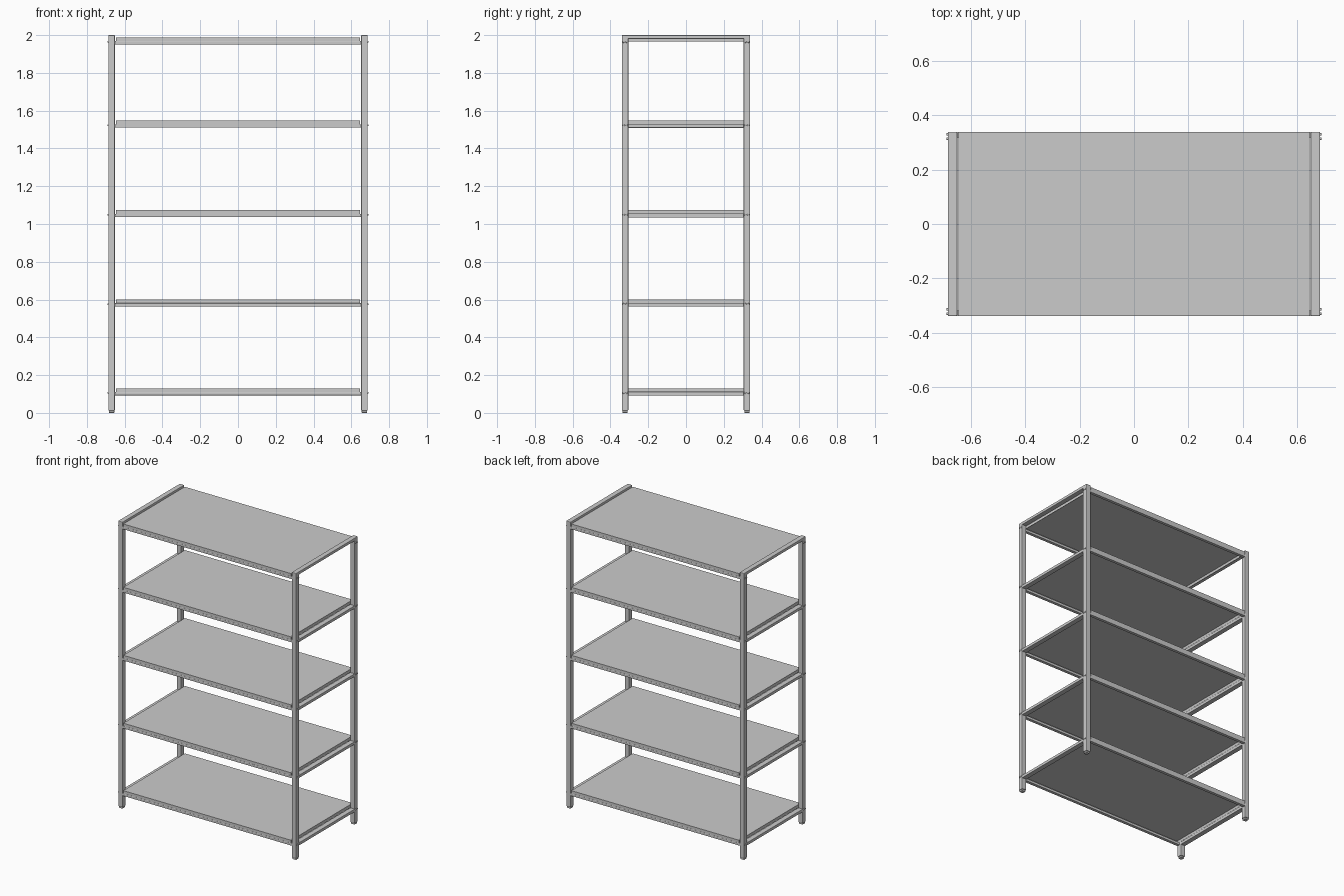
import bpy, bmesh
from mathutils import Matrix, Vector

cube = bpy.data.objects.get("Cube")
if cube:
    bpy.data.objects.remove(cube, do_unlink=True)

TUBE = 0.035                      # square tube width
POST_X, POST_Y = 0.669, 0.3225    # post centre lines
TOPS = [0.13, 0.60, 1.073, 1.547, 1.988]
SIDES = (-1, 1)


def finish(name, bm):
    mesh = bpy.data.meshes.new(name)
    bm.to_mesh(mesh)
    bm.free()
    obj = bpy.data.objects.new(name, mesh)
    bpy.context.collection.objects.link(obj)
    return obj


def box(name, low, high, bevel=0.0):
    low, high = Vector(low), Vector(high)
    bm = bmesh.new()
    bmesh.ops.create_cube(bm, size=1)
    bmesh.ops.scale(bm, vec=high - low, verts=bm.verts)
    bmesh.ops.translate(bm, vec=(low + high) / 2, verts=bm.verts)
    obj = finish(name, bm)
    if bevel:
        mod = obj.modifiers.new("Rounded edges", 'BEVEL')
        mod.width = bevel
        mod.segments = 2
    return obj


def centred(name, centre, size, bevel=0.0):
    c, h = Vector(centre), Vector(size) / 2
    return box(name, c - h, c + h, bevel)


def bolt(name, location, axis):
    bm = bmesh.new()
    turn = Vector(axis).to_track_quat('Z', 'Y').to_matrix().to_4x4()
    bmesh.ops.create_cone(bm, cap_ends=True, segments=12, radius1=0.006,
                          radius2=0.004, depth=0.008,
                          matrix=Matrix.Translation(location) @ turn)
    return finish(name, bm)


def tray(name, top):
    """Shelf panel with its edges folded down, open underneath."""
    bm = bmesh.new()
    bmesh.ops.create_cube(bm, size=1)
    bmesh.ops.scale(bm, vec=(1.294, 0.678, 0.022), verts=bm.verts)
    bmesh.ops.translate(bm, vec=(0, 0, top - 0.011), verts=bm.verts)
    bottom = min(bm.faces, key=lambda f: f.calc_center_median().z)
    bmesh.ops.inset_region(bm, faces=[bottom], thickness=0.005)
    bmesh.ops.translate(bm, vec=(0, 0, 0.017), verts=bottom.verts)
    return finish(name, bm)


# Posts with small feet, joined by a cross bar at the top of each end frame
for sx in SIDES:
    end = "left" if sx > 0 else "right"
    for sy in SIDES:
        face = "back" if sy > 0 else "front"
        tag = f"{face}_{end}"
        x, y = sx * POST_X, sy * POST_Y
        box(f"{tag}_post", (x - TUBE / 2, y - TUBE / 2, 0.012),
            (x + TUBE / 2, y + TUBE / 2, 2), 0.004)
        centred(f"{tag}_foot", (x, y, 0.006), (0.028, 0.028, 0.012), 0.003)
    centred(f"{end}_top_bar", (sx * POST_X, 0, 1.99),
            (TUBE, 2 * POST_Y, 0.02), 0.003)

# Shelves, their supporting rails and the bolts
for level, top in enumerate(TOPS, 1):
    tray(f"shelf_{level}", top)
    rail_z = top - 0.028
    for s in SIDES:
        face = "back" if s > 0 else "front"
        end = "left" if s > 0 else "right"
        centred(f"{face}_rail_{level}", (0, s * 0.329, rail_z),
                (1.306, 0.022, 0.018), 0.002)
        if level < len(TOPS):
            centred(f"{end}_rail_{level}", (s * POST_X, 0, rail_z),
                    (TUBE, 2 * POST_Y - TUBE + 0.002, 0.02), 0.002)
        for sy in SIDES:
            for shift in (-0.008, 0.008):
                bolt(f"{end}_bolt_{level}",
                     (s * (POST_X + TUBE / 2), sy * POST_Y + shift, rail_z + 0.004),
                     (s, 0, 0))
